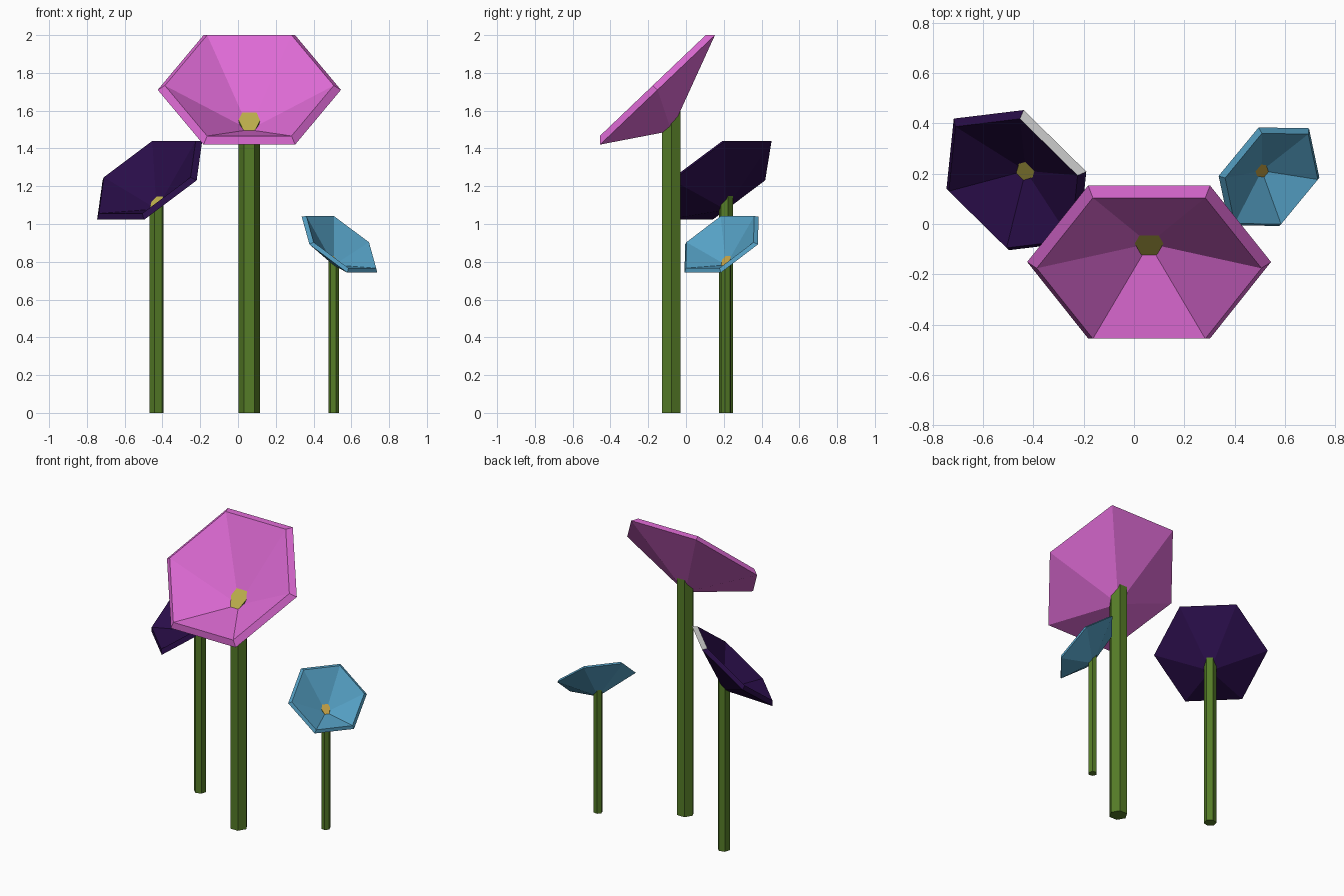
import bpy, bmesh
from math import radians, cos, sin
from mathutils import Matrix, Vector

if "Cube" in bpy.data.objects:
    bpy.data.objects.remove(bpy.data.objects["Cube"])

TILT = Matrix.Rotation(radians(43.6), 3, 'X')


def material(name, rgb):
    m = bpy.data.materials.new(name)
    m.diffuse_color = (*rgb, 1)
    m.use_nodes = True
    m.node_tree.nodes["Principled BSDF"].inputs["Base Color"].default_value = m.diffuse_color
    return m


def hexagon(r):
    return [Vector((r * cos(radians(60 * i)), r * sin(radians(60 * i)), 0)) for i in range(6)]


def finish(bm, name, mats, location, turn):
    bmesh.ops.recalc_face_normals(bm, faces=bm.faces)
    me = bpy.data.meshes.new(name)
    bm.to_mesh(me)
    bm.free()
    for m in mats:
        me.materials.append(m)
    ob = bpy.data.objects.new(name, me)
    ob.location = location
    ob.rotation_euler.z = radians(turn)
    bpy.context.collection.objects.link(ob)


def blossom(name, mats, base, turn, s, pale_edge=False):
    """Tilted six-sided funnel with a bevelled lip; its tip is the local origin."""
    bm = bmesh.new()

    def ring(r, y, z):
        return [bm.verts.new((TILT @ p + Vector((0, y, z))) * s) for p in hexagon(r)]

    outer = ring(0.485, -0.073, 0.217)
    inner = ring(0.447, -0.098, 0.24)
    tip = bm.verts.new((0, 0, 0))
    well = bm.verts.new((0, 0, 0.006 * s))
    for i in range(6):
        j = (i + 1) % 6
        bm.faces.new((tip, outer[j], outer[i]))
        bm.faces.new((well, inner[i], inner[j]))
        lip = bm.faces.new((outer[i], outer[j], inner[j], inner[i]))
        if pale_edge and i == 1:
            lip.material_index = 1
    finish(bm, name, mats, base, turn)


def stem(name, mats, base, turn, r, top, slope):
    """Six-sided stalk with a slanted coloured top that shows inside the funnel."""
    bm = bmesh.new()
    low = [bm.verts.new(p) for p in hexagon(r)]
    high = [bm.verts.new((p.x, p.y, top + slope * p.y)) for p in hexagon(r)]
    for i in range(6):
        j = (i + 1) % 6
        bm.faces.new((low[i], low[j], high[j], high[i]))
    bm.faces.new(low[::-1])
    bm.faces.new(high).material_index = 1
    finish(bm, name, mats, base, turn)


green = material("stem_green", (0.09, 0.2, 0.02))
yellow = material("centre_yellow", (0.5, 0.42, 0.07))
amber = material("centre_amber", (0.55, 0.36, 0.06))
pink = material("petal_pink", (0.75, 0.15, 0.68))
purple = material("petal_purple", (0.022, 0.004, 0.065))
blue = material("petal_blue", (0.09, 0.35, 0.55))
grey = material("lip_grey", (0.8, 0.8, 0.8))

# name, petals, centre, x, y, tip height, turn, head scale, stem radius
FLOWERS = [
    ("large", [pink], yellow, 0.06, -0.078, 1.493, 0, 1.0, 0.057),
    ("medium", [purple, grey], yellow, -0.431, 0.212, 1.075, -44.5, 0.72, 0.039),
    ("small", [blue], amber, 0.508, 0.212, 0.78, 50.5, 0.515, 0.028),
]
for name, petals, centre, x, y, z, turn, s, r in FLOWERS:
    blossom(name + "_blossom", petals, (x, y, z), turn, s, len(petals) > 1)
    stem(name + "_stem", [green, centre], (x, y, 0), turn, r, z + 0.057 * s, 1.2)
